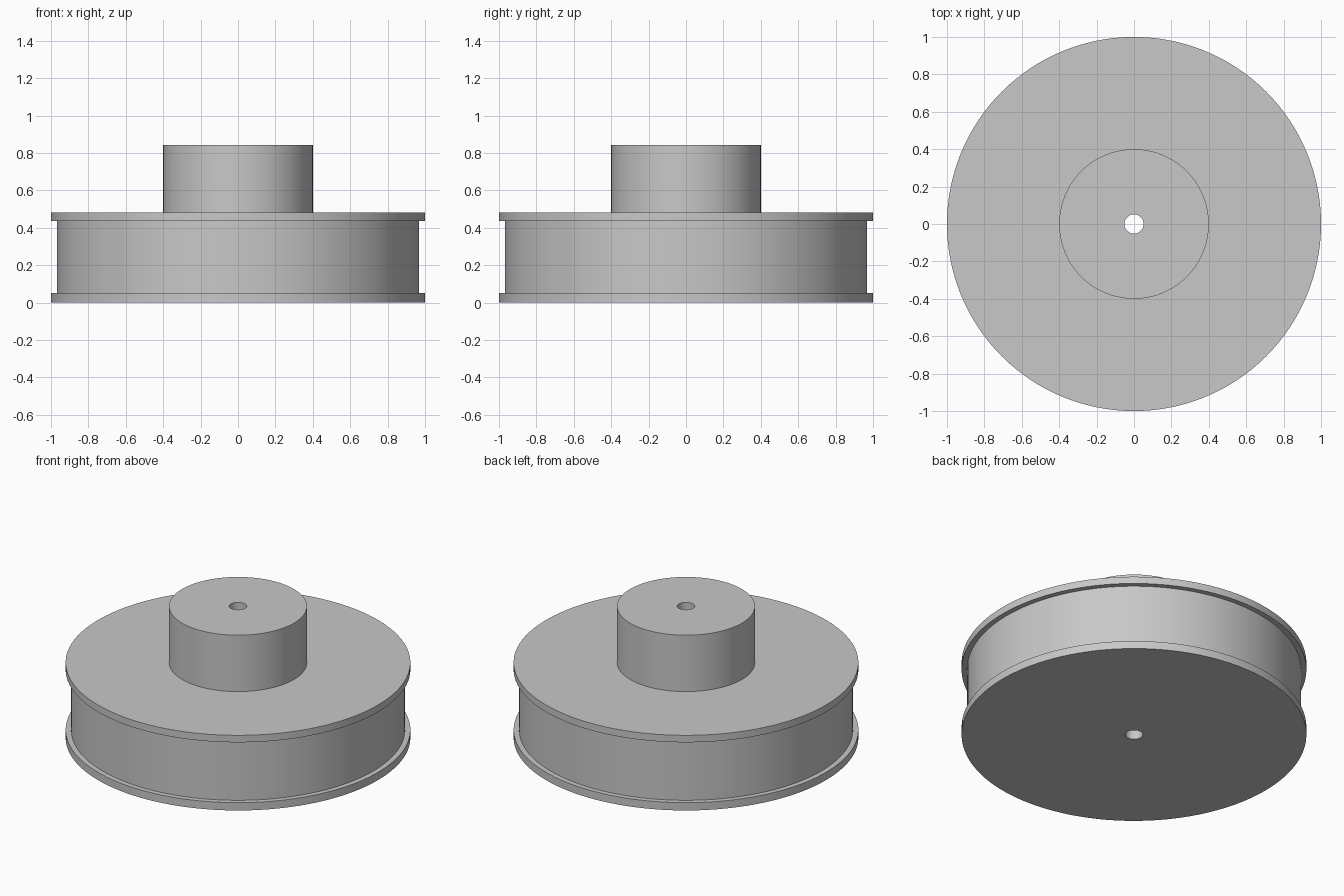
import bpy, bmesh, math

if "Cube" in bpy.data.objects:
    bpy.data.objects.remove(bpy.data.objects["Cube"])

SEGMENTS = 128

grey = bpy.data.materials.new("plain grey")
grey.diffuse_color = (0.58, 0.58, 0.58, 1)
grey.use_nodes = True
grey.node_tree.nodes["Principled BSDF"].inputs["Base Color"].default_value = grey.diffuse_color


def lathe(name, profile):
    """Revolve a closed (radius, height) profile around z."""
    bm = bmesh.new()
    rings = []
    for i in range(SEGMENTS):
        a = 2 * math.pi * i / SEGMENTS
        rings.append([bm.verts.new((r * math.cos(a), r * math.sin(a), z))
                      for r, z in profile])
    n = len(profile)
    for i in range(SEGMENTS):
        here, nxt = rings[i], rings[(i + 1) % SEGMENTS]
        for j in range(n):
            k = (j + 1) % n
            bm.faces.new((here[j], nxt[j], nxt[k], here[k]))
    bmesh.ops.recalc_face_normals(bm, faces=bm.faces)
    mesh = bpy.data.meshes.new(name)
    bm.to_mesh(mesh)
    bm.free()
    mesh.materials.append(grey)
    obj = bpy.data.objects.new(name, mesh)
    bpy.context.collection.objects.link(obj)
    bpy.ops.object.select_all(action='DESELECT')
    obj.select_set(True)
    bpy.context.view_layer.objects.active = obj
    bpy.ops.object.shade_smooth_by_angle(angle=math.radians(30))
    return obj


BORE, HUB, DRUM, FLANGE = 0.051, 0.40, 0.968, 1.0

# Flanged pulley with hub and through bore, as one solid
lathe("pulley_wheel", [
    (BORE, 0.0), (FLANGE, 0.0), (FLANGE, 0.05),      # lower flange
    (DRUM, 0.05), (DRUM, 0.436),                     # recessed drum
    (FLANGE, 0.436), (FLANGE, 0.481),                # upper flange
    (HUB, 0.481), (HUB, 0.842), (BORE, 0.842),       # hub
])
